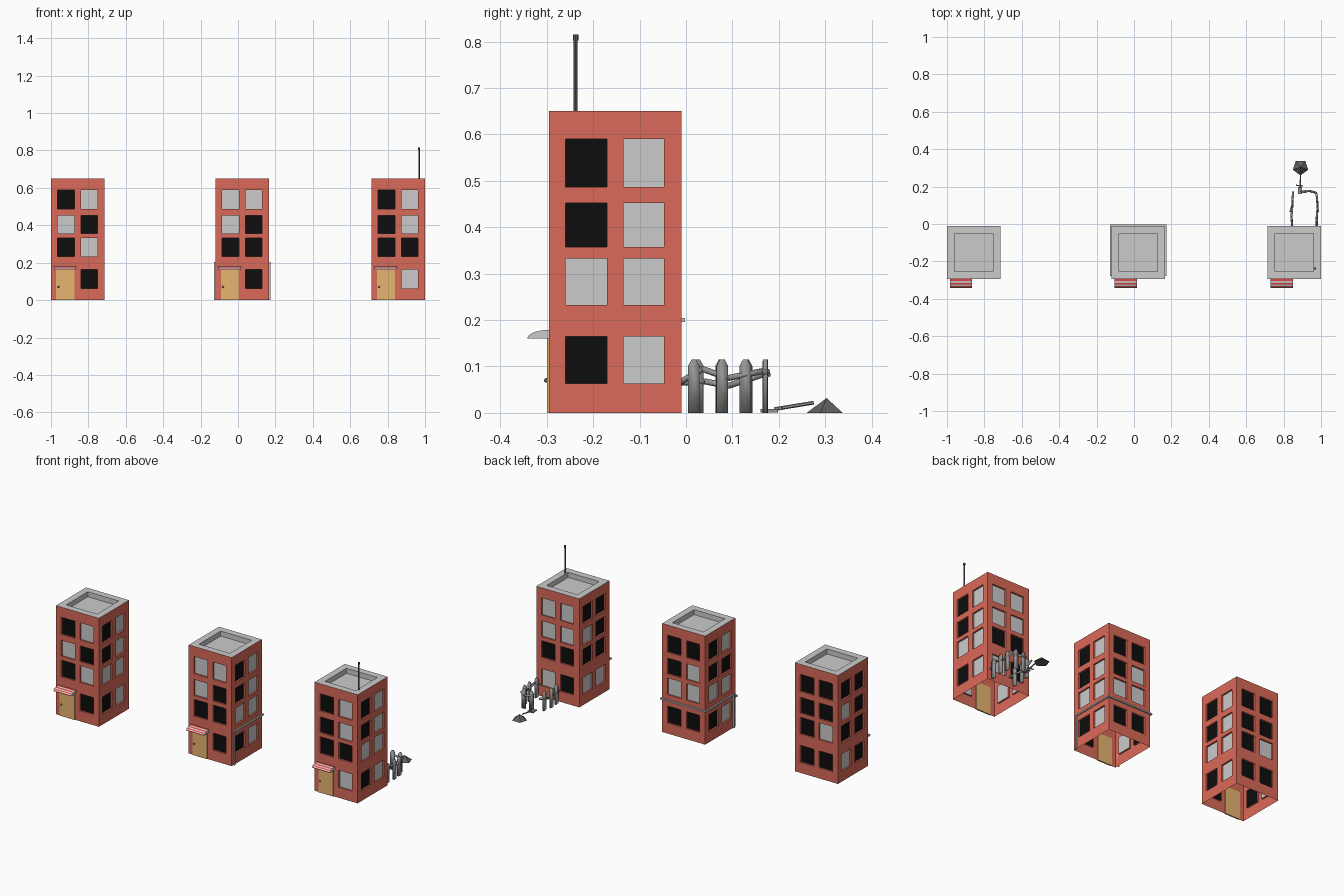
import bpy, bmesh, math
from mathutils import Vector, Matrix

if "Cube" in bpy.data.objects:
    bpy.data.objects.remove(bpy.data.objects["Cube"])

W, Y0, H = 0.285, -0.295, 0.65
COLS = [0, .035, .125, .16, .248, W]
ROWS = [0, .063, .165, .233, .333, .357, .452, .487, .59, H]
DEPTH = 0.01


def mat(name, c):
    m = bpy.data.materials.new(name)
    m.diffuse_color = (*c, 1)
    m.use_nodes = True
    m.node_tree.nodes["Principled BSDF"].inputs["Base Color"].default_value = m.diffuse_color
    return m


BRICK = mat("brick", (.70, .144, .098))
DARK = mat("dark_glass", (.004, .004, .004))
WOOD = mat("door_wood", (.80, .46, .16))
RED = mat("awning_red", (.80, .06, .05))
WHITE = mat("awning_white", (.8, .8, .8))
METAL = mat("dark_metal", (.12, .12, .12))
TIMBER = mat("old_timber", (.30, .30, .30))


def finish(name, bm, *mats, smooth=False):
    bmesh.ops.remove_doubles(bm, verts=bm.verts, dist=1e-5)
    for f in bm.faces:
        f.smooth = smooth
    me = bpy.data.meshes.new(name)
    bm.to_mesh(me)
    bm.free()
    for m in mats:
        me.materials.append(m)
    ob = bpy.data.objects.new(name, me)
    bpy.context.collection.objects.link(ob)
    return ob


def quad(bm, *pts):
    return bm.faces.new([bm.verts.new(p) for p in pts])


def box(bm, lo, hi):
    lo, hi = Vector(lo), Vector(hi)
    m = Matrix.Translation((lo + hi) / 2) @ Matrix.Diagonal((*(hi - lo), 1))
    bmesh.ops.create_cube(bm, size=1, matrix=m)


def rod(bm, a, b, r, sides=8, r2=None):
    a, b = Vector(a), Vector(b)
    d = b - a
    m = Matrix.Translation((a + b) / 2) @ d.to_track_quat('Z', 'Y').to_matrix().to_4x4()
    bmesh.ops.create_cone(bm, cap_ends=True, segments=sides, radius1=r,
                          radius2=r if r2 is None else r2, depth=d.length, matrix=m)


def building(i, x0, patterns):
    """patterns: front, right, back, left; window rows from the top, D dark / L light / o open"""
    x1, y1 = x0 + W, Y0 + W
    sides = [((x0, Y0), (1, 0)), ((x1, Y0), (0, 1)), ((x1, y1), (-1, 0)), ((x0, y1), (0, -1))]
    wall, dark, light = bmesh.new(), bmesh.new(), bmesh.new()
    for (o, u), pat in zip(sides, patterns):
        def P(s, z, d=0):
            return (o[0] + u[0] * s - u[1] * d, o[1] + u[1] * s + u[0] * d, z)
        for c in range(5):
            for r in range(9):
                s0, s1, z0, z1 = COLS[c], COLS[c + 1], ROWS[r], ROWS[r + 1]
                k = pat[(3 - r // 2) * 2 + c // 2] if c < 4 and r < 8 else 'L'
                if k == 'o' and c == 1 and r < 2:
                    continue                      # doorway
                if c % 2 == 0 or r % 2 == 0:
                    quad(wall, P(s0, z0), P(s1, z0), P(s1, z1), P(s0, z1))
                    continue
                ring = [(s0, z0), (s1, z0), (s1, z1), (s0, z1)]
                for a, b in zip(ring, ring[1:] + ring[:1]):
                    quad(wall, P(*a), P(*b), P(*b, DEPTH), P(*a, DEPTH))
                quad(dark if k == 'D' else light, *[P(*p, DEPTH) for p in ring])
    finish(f"walls_{i}", wall, BRICK)
    finish(f"dark_windows_{i}", dark, DARK)
    finish(f"light_windows_{i}", light)

    # roof rim and sunken centre
    bm = bmesh.new()

    def ring(e, z):
        return [(x0 + e, Y0 + e, z), (x1 - e, Y0 + e, z), (x1 - e, y1 - e, z), (x0 + e, y1 - e, z)]
    outer, inner, low = ring(0, H), ring(.04, H), ring(.04, H - .03)
    for k in range(4):
        j = (k + 1) % 4
        quad(bm, outer[k], outer[j], inner[j], inner[k])
        quad(bm, inner[k], inner[j], low[j], low[k])
    quad(bm, *low)
    finish(f"roof_{i}", bm)

    # door and knob
    bm = bmesh.new()
    box(bm, (x0 + .028, Y0 - .004, 0), (x0 + .125, Y0 + .004, .166))
    finish(f"door_{i}", bm, WOOD)
    bm = bmesh.new()
    bmesh.ops.create_uvsphere(bm, u_segments=10, v_segments=6, radius=.005,
                              matrix=Matrix.Translation((x0 + .04, Y0 - .006, .07)))
    finish(f"door_knob_{i}", bm, METAL)

    # curved striped awning
    bm = bmesh.new()
    xa, xb, n = x0 + .015, x0 + .135, 7
    arc = [(Y0 - .047 * math.sin(t), .16 + .019 * math.cos(t))
           for t in (k / n * math.pi / 2 for k in range(n + 1))]
    for k in range(n):
        (ya, za), (yb, zb) = arc[k], arc[k + 1]
        quad(bm, (xa, ya, za), (xa, yb, zb), (xb, yb, zb), (xb, ya, za)).material_index = k % 2
    for x in (xa, xb):
        quad(bm, (x, Y0, .16), *[(x, *p) for p in arc]).material_index = 1
    quad(bm, (xa, Y0, .16), (xb, Y0, .16), (xb, Y0 - .047, .16),
         (xa, Y0 - .047, .16)).material_index = 1
    bmesh.ops.recalc_face_normals(bm, faces=bm.faces)
    finish(f"awning_{i}", bm, RED, WHITE)


SIDE = "DLDLLLDL"
building(1, -1.0, ["DLLDDLoD", SIDE, "DDDDDLDD", "DDLDDDLD"])
building(2, -.12, ["LLLDDDoD", SIDE, "DDDLLLDD", "DLDDLLDL"])
building(3, .714, ["DLDLDDoL", SIDE, "LLLLDDLD", "DDLDDDLL"])

# square drain pipe wrapped round the middle building
bm = bmesh.new()
xl, xr, yf, yb = -.124, .169, -.275, -.006
path = [(xl, yf, 0), (xl, yf, .2), (xl, yb, .2), (xr, yb, .2), (xr, yf, .2), (xr, yf, 0)]
for a, b in zip(path, path[1:]):
    lo = [min(p, q) - .004 for p, q in zip(a, b)]
    hi = [max(p, q) + .004 for p, q in zip(a, b)]
    lo[2] = max(lo[2], 0)
    box(bm, lo, hi)
finish("drain_pipe", bm)

# roof antenna
bm = bmesh.new()
rod(bm, (.968, -.238, .62), (.968, -.238, .805), .004)
rod(bm, (.968, -.238, .802), (.968, -.238, .815), .006)
finish("antenna", bm, METAL)


# yard fence: pointed pickets and crooked rails
def picket(bm, x, y, ang, h=.115, w=.0125, t=.005):
    prof = [(-w, 0), (w, 0), (w, h - .014), (w * .4, h), (-w * .4, h), (-w, h - .014)]
    f = quad(bm, *[(a, -t, z) for a, z in prof])
    ext = bmesh.ops.extrude_face_region(bm, geom=[f], use_keep_orig=True)
    new = [v for v in ext['geom'] if isinstance(v, bmesh.types.BMVert)]
    bmesh.ops.translate(bm, verts=new, vec=(0, 2 * t, 0))
    vs = list(f.verts) + new
    bmesh.ops.transform(bm, verts=vs, matrix=Matrix.Translation((x, y, 0)) @ Matrix.Rotation(ang, 4, 'Z'))


bm = bmesh.new()
for x, y, a in [(.842, .025, 1.6), (.838, .076, 1.5), (.848, .13, 1.65),
                (.979, .017, 1.55), (.983, .078, 1.65), (.979, .128, 1.5),
                (.955, .171, 0), (.905, .171, .1)]:
    picket(bm, x, y, a)
bmesh.ops.recalc_face_normals(bm, faces=bm.faces)
finish("fence_pickets", bm, TIMBER, smooth=True)

bm = bmesh.new()
for path in ([(.846, -.012, .065), (.842, .04, .068), (.846, .09, .058), (.85, .172, .085)],
             [(.977, -.012, .066), (.977, .035, .095), (.982, .09, .075), (.976, .165, .09)],
             [(.976, .165, .09), (.945, .176, .082), (.892, .174, .09)]):
    for a, b in zip(path, path[1:]):
        rod(bm, a, b, .0065, 6)
finish("fence_rails", bm, TIMBER, smooth=True)

# dirt mound and the shovel lying against it
bm = bmesh.new()
rod(bm, (.89, .303, 0), (.89, .303, .032), .043, 5, 0)
finish("dirt_mound", bm, METAL)
bm = bmesh.new()
rod(bm, (.888, .19, .008), (.891, .275, .022), .004, 6)
rod(bm, (.866, .207, .01), (.904, .203, .01), .004, 6)
box(bm, (.877, .16, .001), (.899, .198, .008))
finish("shovel", bm, TIMBER)
